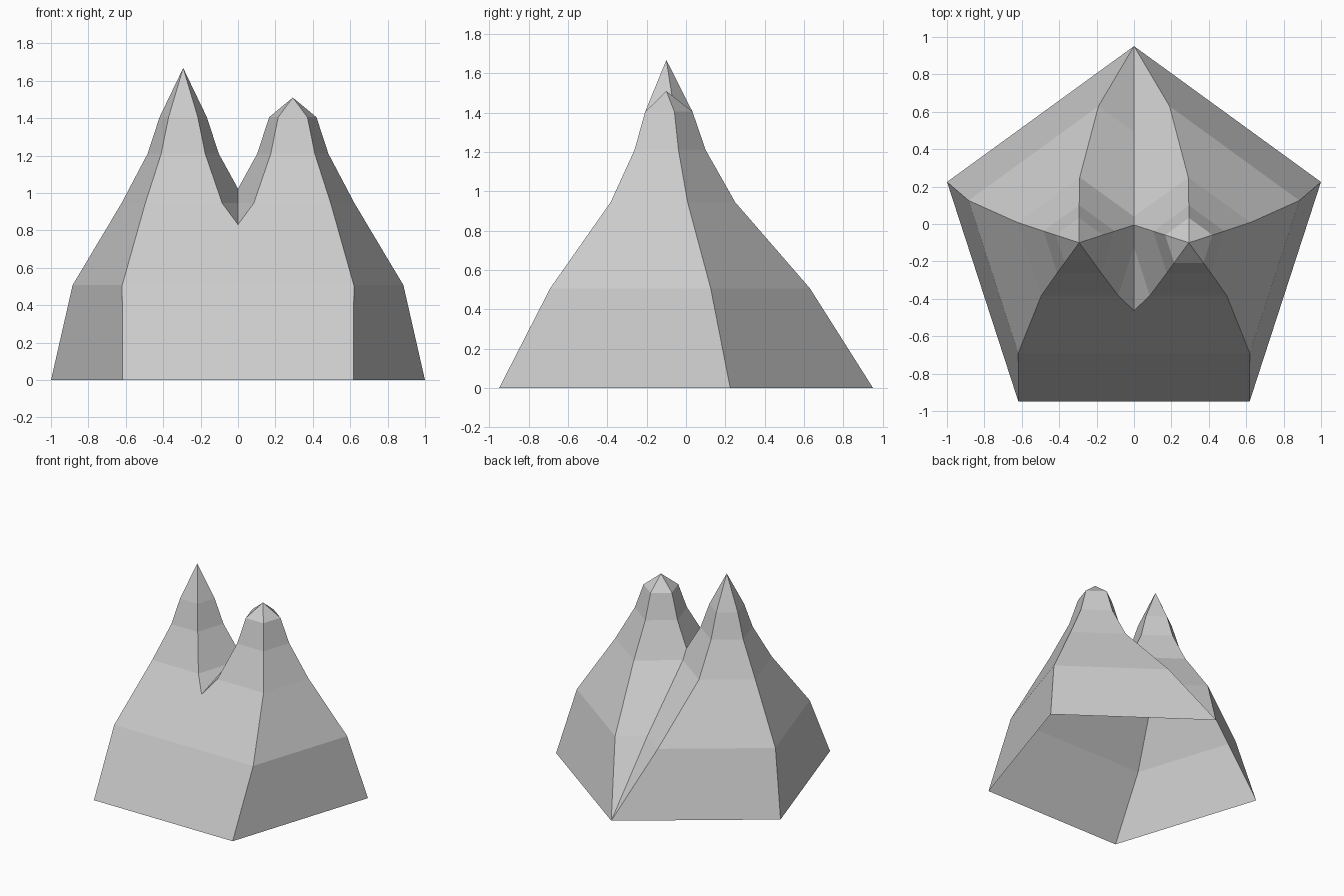
import bpy, bmesh, math
from mathutils import Vector

if "Cube" in bpy.data.objects:
    bpy.data.objects.remove(bpy.data.objects["Cube"])

CY = -0.1
# rings of each peak: (height, radius, sideways shift of the centre)
RINGS = [(0, 1.051, 0), (0.507, 0.73, 0.19), (0.945, 0.35, 0.29),
         (1.21, 0.2, 0.293), (1.405, 0.133, 0.293)]


def add_half(bm, side, top):
    """Stack of pentagon rings leaning to one side, clipped at the centre plane."""
    half = bmesh.new()
    loops = []
    for z, r, shift in RINGS:
        angles = [math.pi / 2 + i * math.tau / 5 for i in range(5)]
        loops.append([half.verts.new((side * shift + r * math.cos(a),
                                      CY + r * math.sin(a), z)) for a in angles])
    apex = half.verts.new((side * 0.293, CY, top))
    for lo, hi in zip(loops, loops[1:]):
        for i in range(5):
            j = (i + 1) % 5
            half.faces.new((lo[i], lo[j], hi[j], hi[i]))
    for i in range(5):
        half.faces.new((loops[-1][i], loops[-1][(i + 1) % 5], apex))
    bmesh.ops.bisect_plane(half, geom=half.verts[:] + half.edges[:] + half.faces[:],
                           dist=1e-5, plane_co=(0, 0, 0),
                           plane_no=Vector((-side, 0, 0)), clear_outer=True)
    tmp = bpy.data.meshes.new("half_peak")
    half.to_mesh(tmp)
    half.free()
    bm.from_mesh(tmp)
    bpy.data.meshes.remove(tmp)


# Twin-peaked mountain shell, open underneath
bm = bmesh.new()
add_half(bm, -1, 1.668)   # tall sharp peak
add_half(bm, 1, 1.51)     # lower blunt peak
bmesh.ops.remove_doubles(bm, verts=bm.verts, dist=1e-4)
mesh = bpy.data.meshes.new("mountain")
bm.to_mesh(mesh)
bm.free()
bpy.context.collection.objects.link(bpy.data.objects.new("mountain", mesh))
